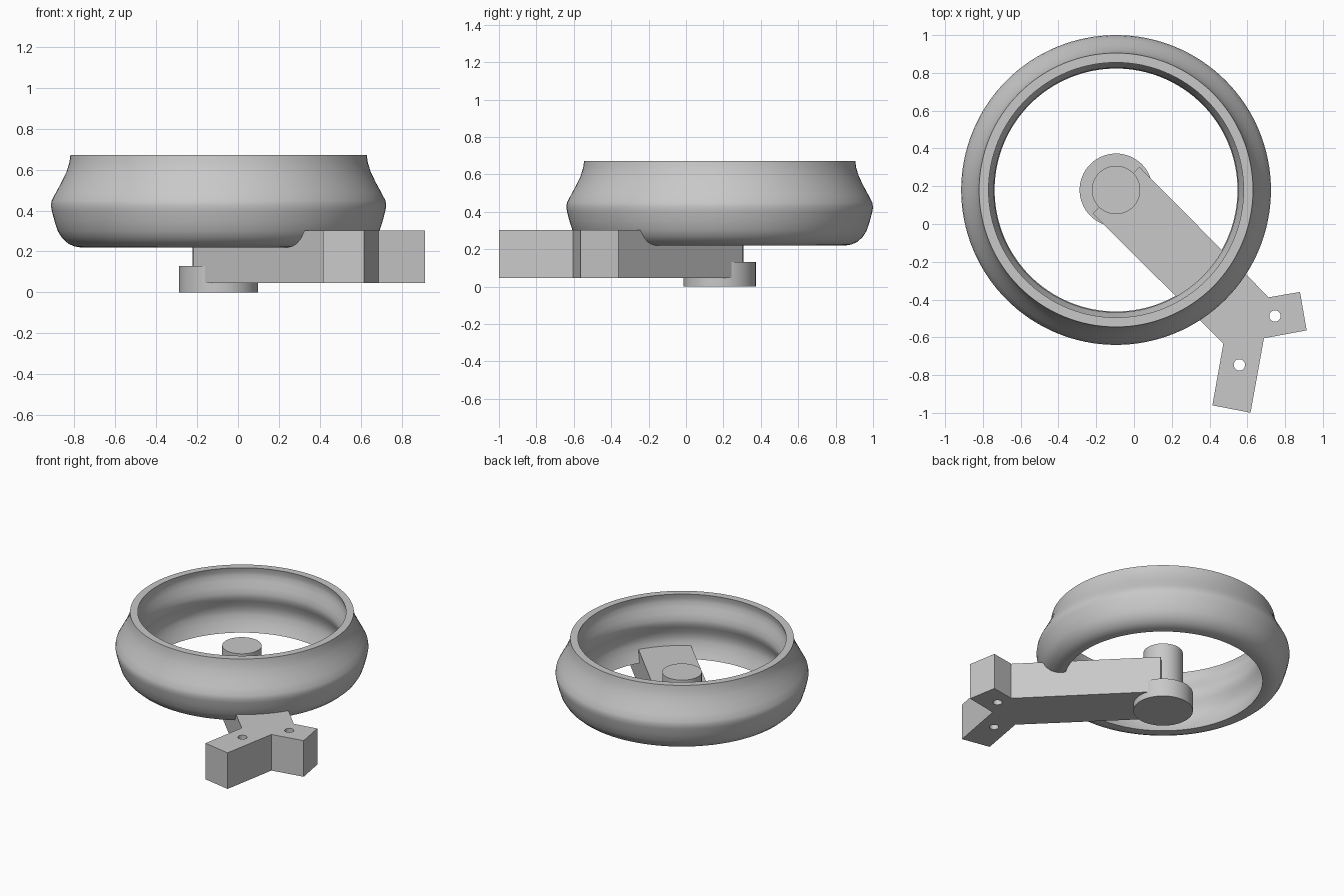
import bpy, bmesh, math

if "Cube" in bpy.data.objects:
    bpy.data.objects.remove(bpy.data.objects["Cube"])

HUB = (-0.095, 0.18)

# Single plain grey
grey = bpy.data.materials.new("plain grey")
grey.use_nodes = True
COLOUR = (0.58, 0.58, 0.58, 1)
grey.diffuse_color = COLOUR
grey.node_tree.nodes["Principled BSDF"].inputs["Base Color"].default_value = COLOUR


def finish(name, bm, smooth_angle=None):
    bmesh.ops.recalc_face_normals(bm, faces=bm.faces)
    mesh = bpy.data.meshes.new(name)
    bm.to_mesh(mesh)
    bm.free()
    obj = bpy.data.objects.new(name, mesh)
    bpy.context.collection.objects.link(obj)
    mesh.materials.append(grey)
    if smooth_angle:
        bpy.ops.object.select_all(action="DESELECT")
        obj.select_set(True)
        bpy.context.view_layer.objects.active = obj
        bpy.ops.object.shade_smooth_by_angle(angle=math.radians(smooth_angle))
    return obj


def revolve(name, profile, centre, steps=96, smooth_angle=35):
    """Spin a (radius, height) profile around a vertical axis."""
    bm = bmesh.new()
    verts = [bm.verts.new((centre[0] + r, centre[1], z)) for r, z in profile]
    edges = [bm.edges.new(pair) for pair in zip(verts, verts[1:] + verts[:1])]
    bmesh.ops.spin(bm, geom=verts + edges, cent=(*centre, 0), axis=(0, 0, 1),
                   angle=math.tau, steps=steps, use_duplicate=False)
    bmesh.ops.remove_doubles(bm, verts=bm.verts, dist=1e-4)
    return finish(name, bm, smooth_angle)


def cylinder(name, centre, radius, z0, z1, steps=64):
    bm = bmesh.new()
    bmesh.ops.create_cone(bm, cap_ends=True, segments=steps, radius1=radius,
                          radius2=radius, depth=z1 - z0)
    bmesh.ops.translate(bm, verts=bm.verts, vec=(*centre, (z0 + z1) / 2))
    return finish(name, bm, 35)


# Bulging ring: outer wall down, then inner wall up over a soft middle ridge
outer = [(0.725, 0.671), (0.73, 0.635), (0.744, 0.59), (0.768, 0.54),
         (0.795, 0.49), (0.816, 0.45), (0.82, 0.425), (0.816, 0.4), (0.803, 0.35),
         (0.787, 0.3), (0.765, 0.265), (0.735, 0.238), (0.705, 0.225), (0.675, 0.22)]
inner = [(0.643, 0.222), (0.657, 0.25), (0.673, 0.29), (0.684, 0.33),
         (0.686, 0.36), (0.678, 0.4), (0.66, 0.44), (0.648, 0.47),
         (0.647, 0.5), (0.657, 0.54), (0.673, 0.58), (0.683, 0.615),
         (0.683, 0.64), (0.675, 0.671)]
revolve("ring", outer + inner, HUB, steps=128)

# Hub: wide foot and upright pin
cylinder("hub_foot", HUB, 0.193, 0, 0.13)
cylinder("hub_pin", HUB, 0.128, 0.02, 0.43)

# Arm with forked end, extruded from its outline
outline = [(-0.218, 0.055), (0.473, -0.633), (0.415, -0.96), (0.617, -0.999),
           (0.688, -0.605), (0.914, -0.563), (0.879, -0.36), (0.713, -0.388),
           (0.028, 0.303)]
bm = bmesh.new()
base = bm.faces.new([bm.verts.new((x, y, 0.045)) for x, y in outline])
top = bmesh.ops.extrude_face_region(bm, geom=[base])["geom"]
bmesh.ops.translate(bm, vec=(0, 0, 0.258),
                    verts=[v for v in top if isinstance(v, bmesh.types.BMVert)])
arm = finish("forked_arm", bm)

# Bolt holes through both fork prongs
for i, spot in enumerate([(0.746, -0.487), (0.558, -0.746)]):
    cutter = cylinder(f"bolt_hole_cutter_{i + 1}", spot, 0.03, -0.05, 0.45, 32)
    cutter.hide_render = True
    cutter.hide_set(True)
    cut = arm.modifiers.new(f"bolt_hole_{i + 1}", "BOOLEAN")
    cut.operation = "DIFFERENCE"
    cut.solver = "EXACT"
    cut.object = cutter
